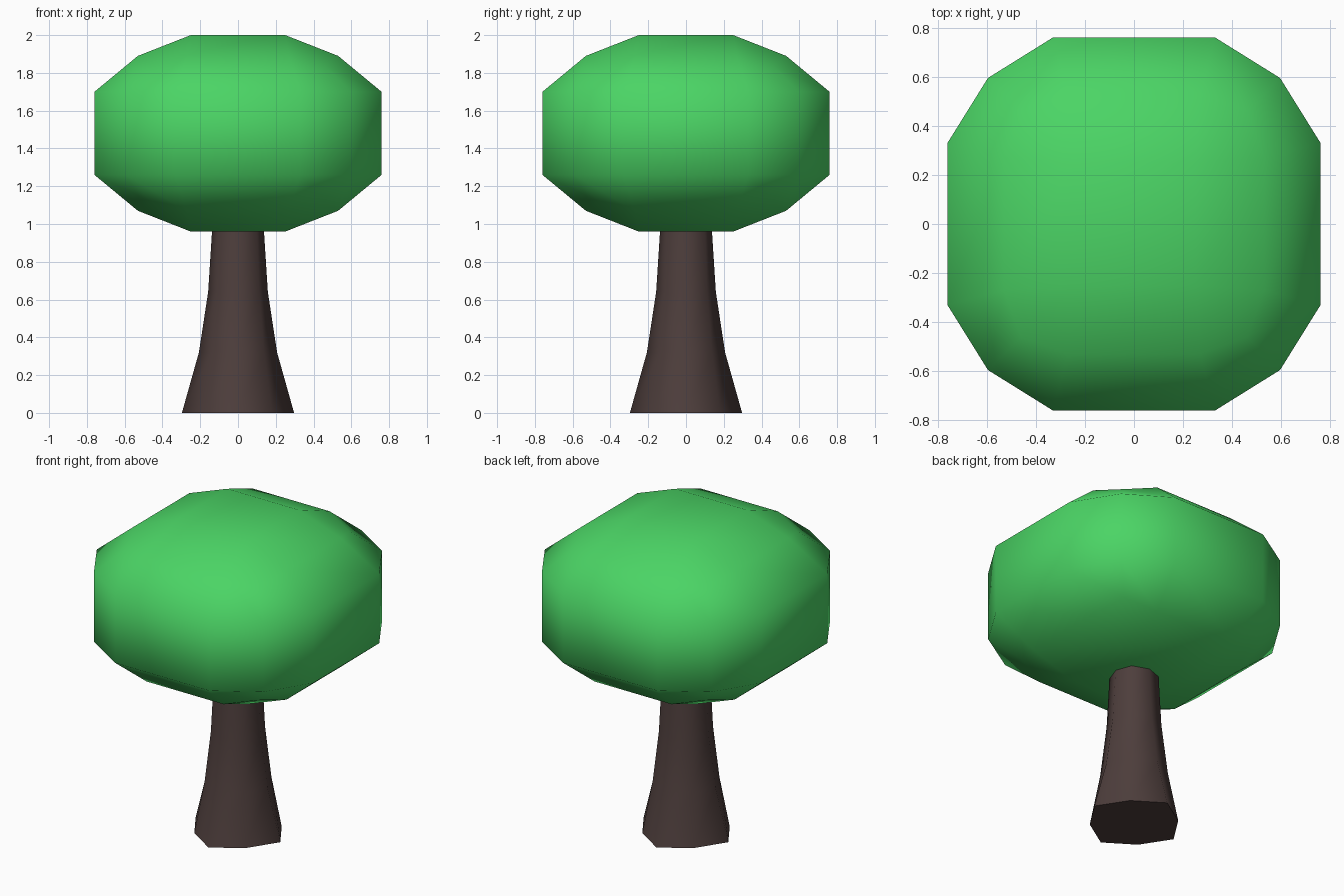
import bpy, bmesh, math

if "Cube" in bpy.data.objects:
    bpy.data.objects.remove(bpy.data.objects["Cube"])


def material(name, rgb):
    m = bpy.data.materials.new(name)
    m.diffuse_color = (*rgb, 1)
    m.use_nodes = True
    m.node_tree.nodes["Principled BSDF"].inputs["Base Color"].default_value = m.diffuse_color
    return m


def finish(bm, name, mat, flat=lambda f: False):
    bmesh.ops.recalc_face_normals(bm, faces=bm.faces)
    for f in bm.faces:
        f.smooth = not flat(f)
    me = bpy.data.meshes.new(name)
    bm.to_mesh(me)
    bm.free()
    me.materials.append(mat)
    ob = bpy.data.objects.new(name, me)
    bpy.context.collection.objects.link(ob)
    return ob


leaf = material("leaf green", (0.07, 0.66, 0.13))
bark = material("dark bark", (0.075, 0.048, 0.045))

# Crown: cube with a 3 x 3 grid on each side, rounded by vertex kind
bm = bmesh.new()
bmesh.ops.create_cube(bm, size=2)
bmesh.ops.subdivide_edges(bm, edges=bm.edges[:], cuts=2, use_grid_fill=True)
# key: which axes lie on the outside of the cube
ROUND = {
    (1, 0, 0): (0.76, 0.33, 0.22),
    (0, 1, 0): (0.33, 0.76, 0.22),
    (0, 0, 1): (0.25, 0.25, 0.52),
    (1, 1, 0): (0.595, 0.595, 0.22),
    (1, 0, 1): (0.53, 0.27, 0.41),
    (0, 1, 1): (0.27, 0.53, 0.41),
    (1, 1, 1): (0.46, 0.46, 0.36),
}
for v in bm.verts:
    size = ROUND[tuple(int(abs(c) > 0.9) for c in v.co)]
    v.co = [math.copysign(s, c) for s, c in zip(size, v.co)]
    v.co.z += 1.48
finish(bm, "crown", leaf)

# Trunk: eight-sided flared stack of rings (height, radius on axes, radius on diagonals)
bm = bmesh.new()
rings = []
for z, axis_r, diag_r in [(0, 0.297, 0.255), (0.32, 0.207, 0.195),
                          (0.64, 0.158, 0.158), (1.0, 0.135, 0.14)]:
    ring = []
    for i in range(8):
        r = diag_r if i % 2 else axis_r
        a = i * math.pi / 4
        ring.append(bm.verts.new((r * math.cos(a), r * math.sin(a), z)))
    rings.append(ring)
for lo, hi in zip(rings, rings[1:]):
    for i in range(8):
        j = (i + 1) % 8
        bm.faces.new((lo[i], lo[j], hi[j], hi[i]))
bm.faces.new(rings[0][::-1])
bm.faces.new(rings[-1])
trunk = finish(bm, "trunk", bark, lambda f: abs(f.normal.z) > 0.9)
# keep the flat underside crisp
for e in trunk.data.edges:
    if all(trunk.data.vertices[k].co.z < 0.001 for k in e.vertices):
        e.use_edge_sharp = True
